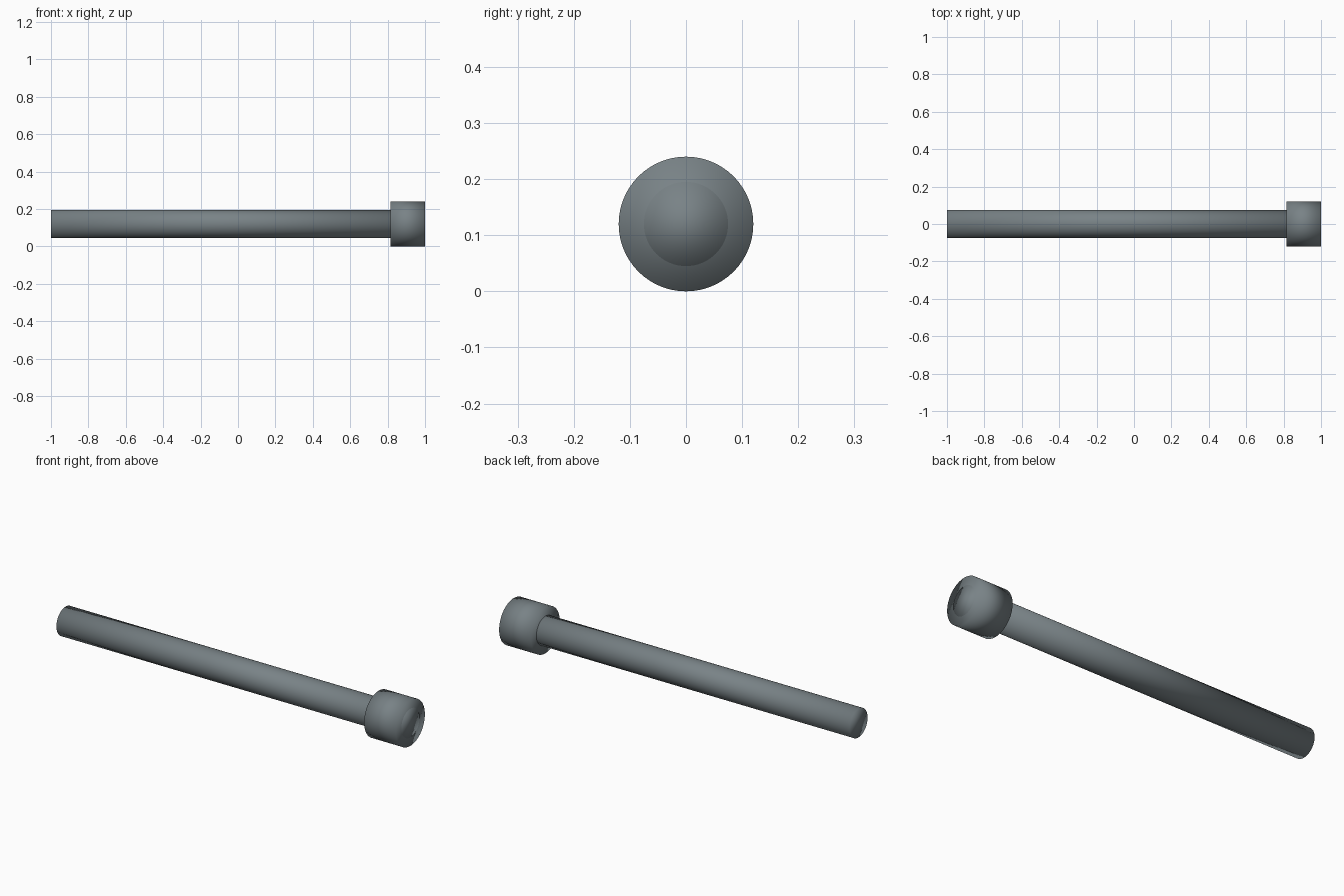
import bpy
import math

if "Cube" in bpy.data.objects:
    bpy.data.objects.remove(bpy.data.objects["Cube"])

SIDES = 64
AXIS_Z = 0.12

steel = bpy.data.materials.new("dark grey steel")
steel.diffuse_color = (0.19, 0.225, 0.24, 1.0)
steel.use_nodes = True
steel.node_tree.nodes["Principled BSDF"].inputs["Base Color"].default_value = steel.diffuse_color


def rod(name, x0, x1, radius):
    """Smooth cylinder lying along x between x0 and x1."""
    bpy.ops.mesh.primitive_cylinder_add(
        vertices=SIDES, radius=radius, depth=x1 - x0,
        location=((x0 + x1) / 2, 0, AXIS_Z),
        rotation=(0, math.pi / 2, 0))
    obj = bpy.context.object
    obj.name = name
    obj.data.materials.append(steel)
    # Soft shading rolls over the end caps
    bpy.ops.object.shade_smooth()
    return obj


# Long shank running right through the head, its end just proud of the face
rod("shank", -1.0, 1.0, 0.075)

# Thick cylindrical head
rod("head", 0.815, 0.999, 0.12)
